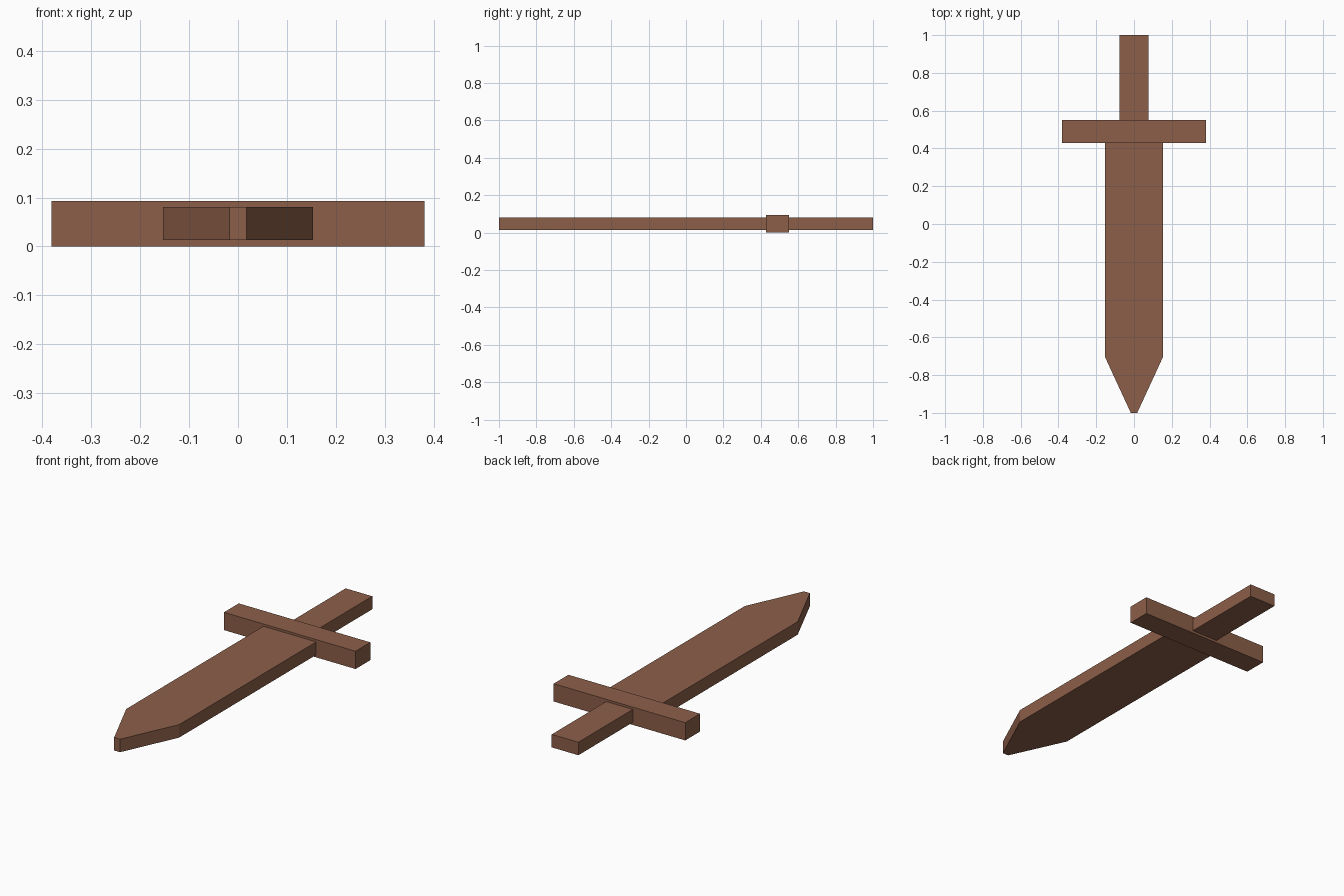
import bpy, bmesh

if "Cube" in bpy.data.objects:
    bpy.data.objects.remove(bpy.data.objects["Cube"])

wood = bpy.data.materials.new("brown wood")
wood.diffuse_color = (0.262, 0.114, 0.066, 1.0)
wood.use_nodes = True
wood.node_tree.nodes["Principled BSDF"].inputs["Base Color"].default_value = wood.diffuse_color


def slab(name, outline, z0, z1):
    """Extrude a flat XY outline between two heights."""
    bm = bmesh.new()
    face = bm.faces.new([bm.verts.new((x, y, z0)) for x, y in outline])
    ext = bmesh.ops.extrude_face_region(bm, geom=[face])
    top = [v for v in ext["geom"] if isinstance(v, bmesh.types.BMVert)]
    bmesh.ops.translate(bm, verts=top, vec=(0, 0, z1 - z0))
    bmesh.ops.recalc_face_normals(bm, faces=bm.faces)
    mesh = bpy.data.meshes.new(name)
    bm.to_mesh(mesh)
    bm.free()
    mesh.materials.append(wood)
    obj = bpy.data.objects.new(name, mesh)
    bpy.context.collection.objects.link(obj)
    return obj


def mirrored(half):
    """Complete a right-hand outline with its mirror image across x = 0."""
    return half + [(-x, y) for x, y in reversed(half)]


# Blade with blunt tapered tip, seated slightly into the guard
slab("blade", mirrored([(0.017, -1.0), (0.153, -0.705), (0.153, 0.435)]), 0.013, 0.081)

# Thicker crossguard
slab("crossguard", mirrored([(0.381, 0.428), (0.381, 0.55)]), 0.0, 0.093)

# Handle
slab("handle", mirrored([(0.077, 0.545), (0.077, 1.0)]), 0.013, 0.081)
